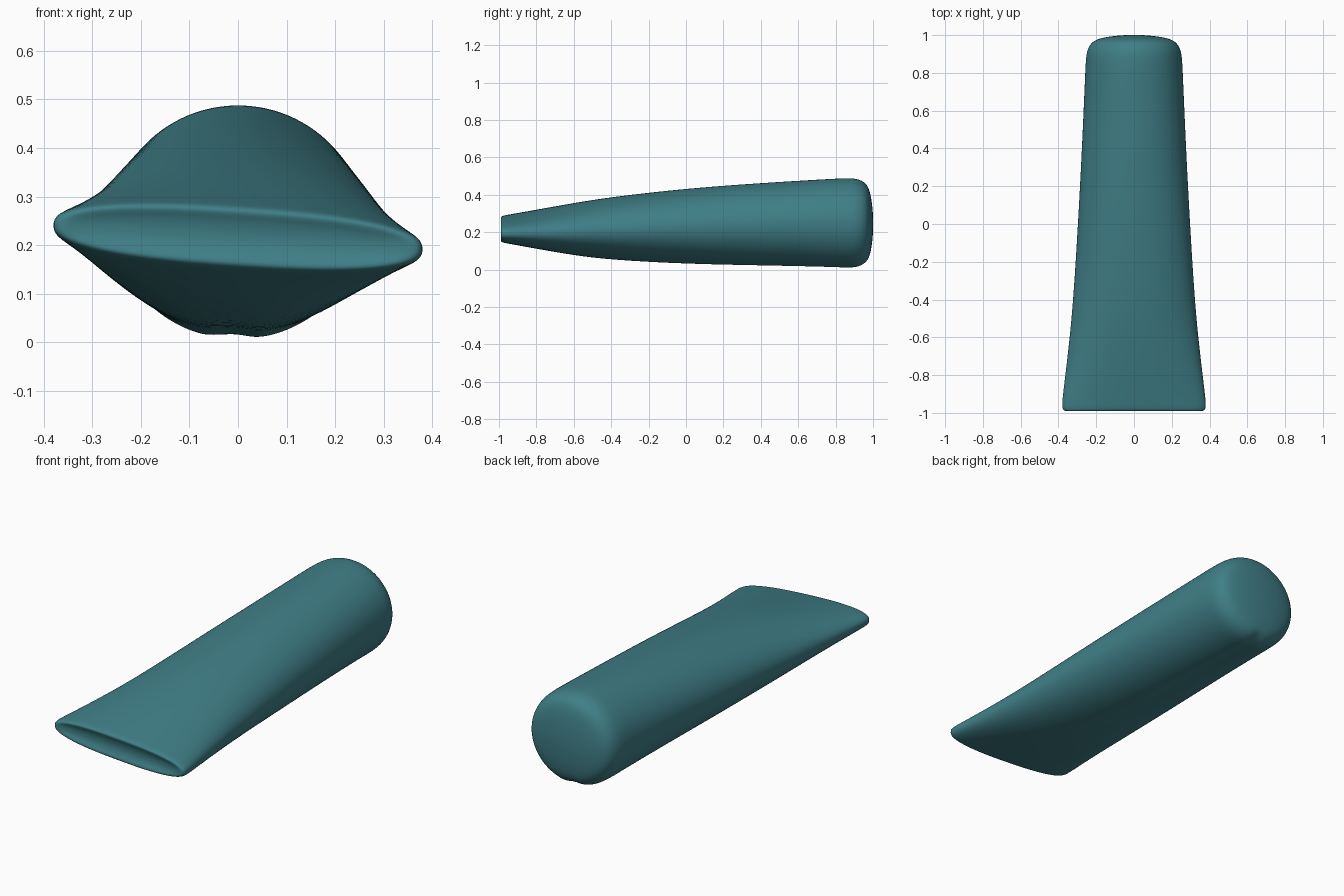
import bpy, bmesh
from math import sin, cos, pi, exp

# Stations along the tube: y, half width, bottom z, top z, roundness power, tilt
STATIONS = [
    (-0.976, 0.20, 0.205, 0.225, 2.6, 0.065),
    (-0.982, 0.32, 0.182, 0.252, 2.6, 0.065),
    (-0.993, 0.360, 0.165, 0.268, 2.6, 0.065),
    (-0.985, 0.380, 0.152, 0.280, 2.5, 0.065),
    (-0.95, 0.383, 0.145, 0.287, 2.4, 0.065),
    (-0.80, 0.364, 0.114, 0.317, 2.2, 0.06),
    (-0.60, 0.341, 0.077, 0.355, 2.05, 0.05),
    (-0.40, 0.322, 0.051, 0.388, 2.0, 0.035),
    (0.00, 0.297, 0.027, 0.434, 2.0, 0.02),
    (0.40, 0.276, 0.018, 0.463, 2.0, 0.01),
    (0.75, 0.261, 0.010, 0.484, 2.0, 0.0),
    (0.87, 0.256, 0.004, 0.490, 2.0, 0.0),
    (0.92, 0.249, 0.008, 0.485, 2.0, 0.0),
    (0.96, 0.228, 0.030, 0.465, 2.0, 0.0),
    (0.982, 0.190, 0.065, 0.428, 2.0, 0.0),
    (0.996, 0.11, 0.14, 0.35, 2.0, 0.0),
    (1.001, 0.03, 0.22, 0.27, 2.0, 0.0),
]
SEGMENTS = 48


def spow(v, p):
    return abs(v) ** p * (1 if v >= 0 else -1)


def section(bm, y, half, lo, hi, power, tilt):
    """One closed ring of the tube, with a soft groove underneath."""
    ring = []
    for i in range(SEGMENTS):
        a = 2 * pi * i / SEGMENTS
        x = half * spow(cos(a), 2 / power)
        z = (lo + hi) / 2 + (hi - lo) / 2 * spow(sin(a), 2 / power) - tilt * x
        if sin(a) < 0 and half > 0.2:
            fade = max(0.0, min(1.0, y + 0.6))
            z += 0.014 * fade * exp(-((x + 0.012) / 0.03) ** 2)
        ring.append(bm.verts.new((x, y, z)))
    return ring


# Tube body: lofted rings with closed ends
bm = bmesh.new()
rings = [section(bm, *s) for s in STATIONS]
for a, b in zip(rings, rings[1:]):
    for i in range(SEGMENTS):
        j = (i + 1) % SEGMENTS
        bm.faces.new((a[i], a[j], b[j], b[i]))
bm.faces.new(rings[0])
bm.faces.new(rings[-1])
bmesh.ops.recalc_face_normals(bm, faces=bm.faces)
for f in bm.faces:
    f.smooth = True
mesh = bpy.data.meshes.new("tube_body")
bm.to_mesh(mesh)
bm.free()
tube = bpy.data.objects.new("tube_body", mesh)
bpy.context.collection.objects.link(tube)

# Smooth surface
sub = tube.modifiers.new("smooth", 'SUBSURF')
sub.levels = sub.render_levels = 2

# Teal finish
mat = bpy.data.materials.new("teal")
mat.diffuse_color = (0.05, 0.21, 0.24, 1)
mesh.materials.append(mat)
